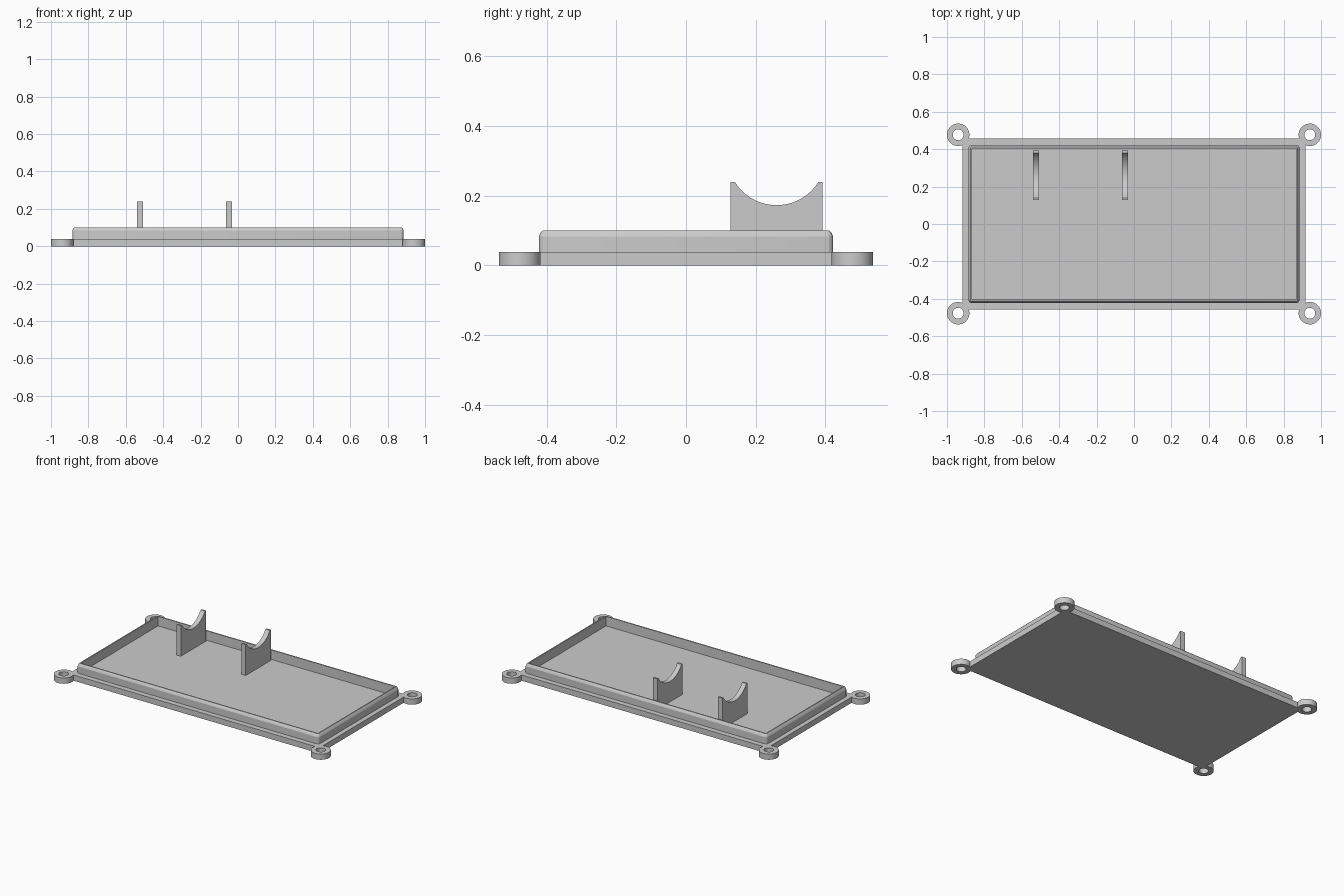
import bpy, bmesh
from math import sin, cos, pi, asin, radians

old = bpy.data.objects.get("Cube")
if old:
    bpy.data.objects.remove(old, do_unlink=True)

grey = bpy.data.materials.new("grey plastic")
grey.use_nodes = True
COLOUR = (0.6, 0.6, 0.6, 1)
grey.diffuse_color = COLOUR
grey.node_tree.nodes["Principled BSDF"].inputs["Base Color"].default_value = COLOUR

PLATE = 0.038          # plate thickness


def finish(name, bm):
    bmesh.ops.recalc_face_normals(bm, faces=bm.faces)
    mesh = bpy.data.meshes.new(name)
    bm.to_mesh(mesh)
    bm.free()
    mesh.materials.append(grey)
    obj = bpy.data.objects.new(name, mesh)
    bpy.context.collection.objects.link(obj)
    bpy.ops.object.select_all(action='DESELECT')
    obj.select_set(True)
    bpy.context.view_layer.objects.active = obj
    bpy.ops.object.shade_smooth_by_angle(angle=radians(20))
    return obj


def extrude_outline(name, points, vector):
    bm = bmesh.new()
    face = bm.faces.new([bm.verts.new(p) for p in points])
    out = bmesh.ops.extrude_face_region(bm, geom=[face], use_keep_orig=True)
    verts = [g for g in out["geom"] if isinstance(g, bmesh.types.BMVert)]
    bmesh.ops.translate(bm, verts=verts, vec=vector)
    return finish(name, bm)


def loft_closed(name, loops):
    """Join matching loops in order, the last back to the first."""
    bm = bmesh.new()
    rings = [[bm.verts.new(p) for p in loop] for loop in loops]
    n = len(rings[0])
    for k, a in enumerate(rings):
        b = rings[(k + 1) % len(rings)]
        for i in range(n):
            j = (i + 1) % n
            bm.faces.new((a[i], a[j], b[j], b[i]))
    return finish(name, bm)


def rounded_rect(hx, hy, r, z, steps=4):
    pts = []
    for q, (sx, sy) in enumerate(((1, 1), (-1, 1), (-1, -1), (1, -1))):
        for s in range(steps + 1):
            a = (q + s / steps) * pi / 2
            pts.append((sx * (hx - r) + r * cos(a), sy * (hy - r) + r * sin(a), z))
    return pts


def circle(cx, cy, r, z, n=40):
    return [(cx + r * cos(2 * pi * i / n), cy + r * sin(2 * pi * i / n), z) for i in range(n)]


# Base plate, its clipped corners ending inside the screw ears
X, Y, C = 0.917, 0.457, 0.025
plate = [(X, C - Y), (X, Y - C), (X - C, Y), (C - X, Y),
         (-X, Y - C), (-X, C - Y), (C - X, -Y), (X - C, -Y)]
extrude_outline("base_plate", [(x, y, 0) for x, y in plate], (0, 0, PLATE))

# Raised rim with a chamfered top edge: (inset, height) profile
RIM = [(0, 0.03), (0, 0.083), (0.004, 0.093), (0.011, 0.101),
       (0.019, 0.101), (0.019, 0.03)]
loft_closed("rim", [rounded_rect(0.886 - d, 0.422 - d, max(0.018 - d, 0.004), z)
                    for d, z in RIM])

# Screw ears
for side, sx in (("left", 1), ("right", -1)):
    for end, sy in (("front", -1), ("back", 1)):
        cx, cy = sx * 0.94, sy * 0.477
        loft_closed(f"screw_ear_{end}_{side}",
                    [circle(cx, cy, r, z) for r, z in
                     ((0.06, 0), (0.06, PLATE), (0.029, PLATE), (0.029, 0))])

# Cradle brackets with a round saddle cut
MID, HALF, TOP, R, AXIS = 0.26, 0.132, 0.24, 0.141, 0.314
reach = asin((R * R - (AXIS - TOP) ** 2) ** 0.5 / R)
STEPS = 24
saddle = [(MID + R * sin(a), AXIS - R * cos(a))
          for a in (reach - 2 * reach * i / STEPS for i in range(STEPS + 1))]
outline = [(MID - HALF, 0.03), (MID + HALF, 0.03), (MID + HALF, TOP)] + saddle + [(MID - HALF, TOP)]
for name, x in (("outer_cradle", -0.54), ("inner_cradle", -0.065)):
    extrude_outline(name, [(x, y, z) for y, z in outline], (0.032, 0, 0))
